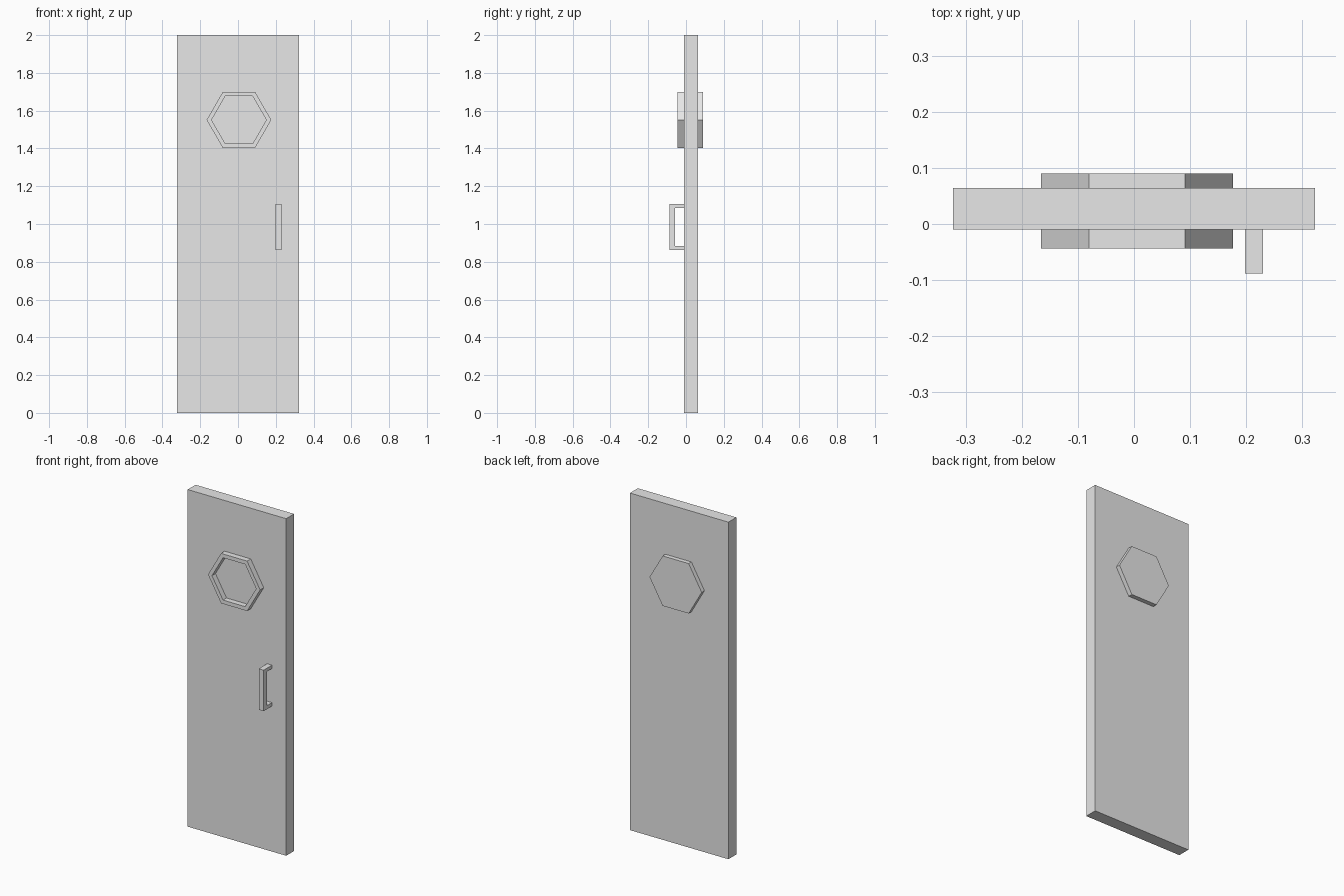
import bpy
import bmesh
import math
from mathutils import Vector

default = bpy.data.objects.get("Cube")
if default:
    bpy.data.objects.remove(default, do_unlink=True)

# Single plain grey material
GREY = (0.8, 0.8, 0.8, 1.0)
grey = bpy.data.materials.new("light_grey")
grey.use_nodes = True
grey.diffuse_color = GREY
bsdf = next(n for n in grey.node_tree.nodes if n.type == 'BSDF_PRINCIPLED')
bsdf.inputs["Base Color"].default_value = GREY


def prism(name, outline, depth):
    """Extrude a closed planar outline along the depth vector."""
    bm = bmesh.new()
    front = bm.faces.new([bm.verts.new(p) for p in outline])
    result = bmesh.ops.extrude_face_region(bm, geom=[front], use_keep_orig=True)
    moved = [v for v in result["geom"] if isinstance(v, bmesh.types.BMVert)]
    bmesh.ops.translate(bm, verts=moved, vec=depth)
    bmesh.ops.recalc_face_normals(bm, faces=bm.faces)
    return finish(name, bm)


def finish(name, bm):
    mesh = bpy.data.meshes.new(name)
    bm.to_mesh(mesh)
    bm.free()
    mesh.materials.append(grey)
    obj = bpy.data.objects.new(name, mesh)
    bpy.context.collection.objects.link(obj)
    return obj


# Door slab
FRONT, BACK, HALF = -0.01, 0.064, 0.323
prism("door_panel",
      [(-HALF, FRONT, 0), (HALF, FRONT, 0), (HALF, FRONT, 2), (-HALF, FRONT, 2)],
      Vector((0, BACK - FRONT, 0)))

# Hexagonal porthole, closed at the back, with a recessed pane in front
def hexagon(bm, radius, y):
    return [bm.verts.new((0.005 + radius * math.cos(i * math.pi / 3), y,
                          1.551 + radius * math.sin(i * math.pi / 3)))
            for i in range(6)]


bm = bmesh.new()
rings = [hexagon(bm, r, y) for r, y in
         ((0.171, 0.09), (0.171, -0.044), (0.145, -0.044), (0.145, -0.011))]
for a, b in zip(rings, rings[1:]):
    for i in range(6):
        j = (i + 1) % 6
        bm.faces.new((a[i], a[j], b[j], b[i]))
bm.faces.new(rings[0])
bm.faces.new(rings[-1])
bmesh.ops.recalc_face_normals(bm, faces=bm.faces)
finish("porthole", bm)

# C-shaped pull handle
LEFT, GRIP, INNER = 0.198, -0.088, -0.057
profile = [(FRONT, 0.863), (GRIP, 0.863), (GRIP, 1.106), (FRONT, 1.106),
           (FRONT, 1.086), (INNER, 1.086), (INNER, 0.884), (FRONT, 0.884)]
prism("door_handle", [(LEFT, y, z) for y, z in profile], Vector((0.032, 0, 0)))
